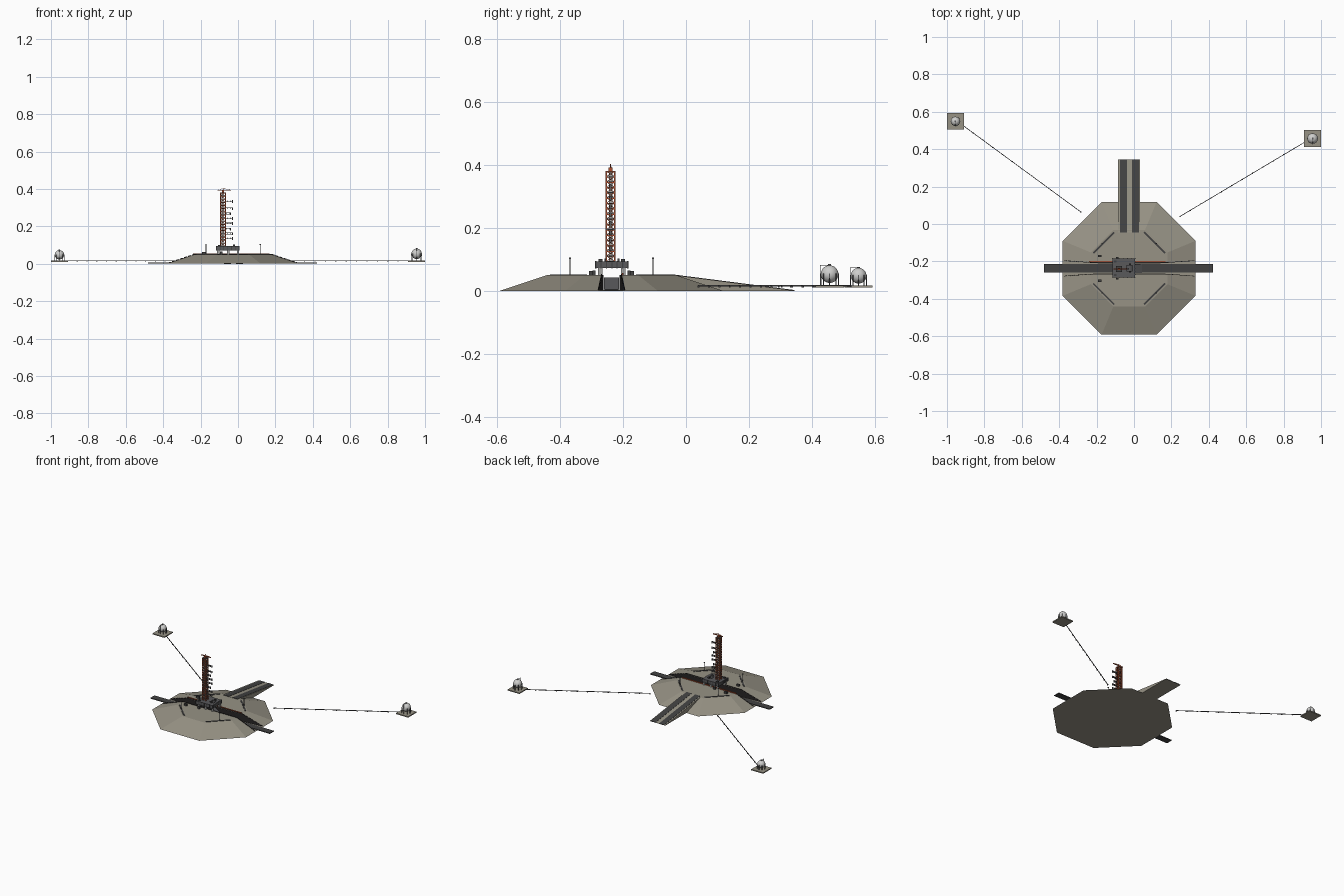
import bpy, bmesh, math
from mathutils import Vector, Matrix

cube = bpy.data.objects.get("Cube")
if cube:
    bpy.data.objects.remove(cube)


def material(name, r, g, b):
    m = bpy.data.materials.new(name)
    m.use_nodes = True
    m.diffuse_color = (r, g, b, 1)
    m.node_tree.nodes["Principled BSDF"].inputs["Base Color"].default_value = (r, g, b, 1)
    return m


CONCRETE = material("warm concrete", 0.31, 0.29, 0.235)
TRACK = material("dark track", 0.055, 0.055, 0.055)
BRICK = material("black wall", 0.02, 0.018, 0.018)
STEEL = material("platform grey", 0.10, 0.10, 0.105)
PALE = material("pale grey", 0.38, 0.38, 0.37)
RED = material("tower red", 0.42, 0.08, 0.03)
WHITE = material("tank white", 0.62, 0.62, 0.61)

CX, CY, TOP = -0.026, -0.237, 0.05   # centre of the mound and its height
R_BASE, R_TOP = 0.355, 0.205


def make(name, bm, mats, smooth=False):
    bmesh.ops.recalc_face_normals(bm, faces=bm.faces)
    me = bpy.data.meshes.new(name)
    bm.to_mesh(me)
    bm.free()
    for m in (mats if isinstance(mats, list) else [mats]):
        me.materials.append(m)
    ob = bpy.data.objects.new(name, me)
    bpy.context.collection.objects.link(ob)
    if smooth:
        for p in me.polygons:
            p.use_smooth = True
    return ob


def box(bm, c, s):
    mat = Matrix.Translation(c) @ Matrix.Diagonal((*s, 1))
    bmesh.ops.create_cube(bm, size=1, matrix=mat)


def bar(bm, a, b, w, h=None):
    # Square bar between two points
    a, b = Vector(a), Vector(b)
    d = b - a
    rot = d.to_track_quat('X', 'Z').to_matrix().to_4x4()
    mat = Matrix.Translation((a + b) / 2) @ rot @ Matrix.Diagonal((d.length, w, h or w, 1))
    bmesh.ops.create_cube(bm, size=1, matrix=mat)


def prism(bm, low, high):
    # Solid between two rings of equal length
    lo = [bm.verts.new(p) for p in low]
    hi = [bm.verts.new(p) for p in high]
    n = len(lo)
    bm.faces.new(lo[::-1])
    bm.faces.new(hi)
    for i in range(n):
        j = (i + 1) % n
        bm.faces.new((lo[i], lo[j], hi[j], hi[i]))


def octagon(r, z):
    k = r / math.cos(math.pi / 8)
    return [(CX + k * math.cos((i + 0.5) * math.pi / 4),
             CY + k * math.sin((i + 0.5) * math.pi / 4), z) for i in range(8)]


# Mound with a splayed trench cut through it
bm = bmesh.new()
prism(bm, octagon(R_BASE, 0), octagon(R_TOP, TOP))
mound = make("mound", bm, [CONCRETE, BRICK])

plan = [(-0.4, -0.043), (-0.15, -0.026), (0.15, -0.026), (0.4, -0.043)]
plan += [(x, -y) for x, y in reversed(plan)]
bm = bmesh.new()
prism(bm, [(CX + x, CY + y, 0.002) for x, y in plan], [(CX + x, CY + y, 0.1) for x, y in plan])
cutter = make("trench_cutter", bm, CONCRETE)
cutter.hide_render = True
mod = mound.modifiers.new("trench", 'BOOLEAN')
mod.operation, mod.solver, mod.object = 'DIFFERENCE', 'EXACT', cutter
bpy.context.view_layer.objects.active = mound
bpy.ops.object.modifier_apply(modifier=mod.name)
bpy.data.objects.remove(cutter)
for p in mound.data.polygons:
    near = abs(p.center.y - CY) < 0.05
    p.material_index = 1 if near and abs(p.normal.z) < 0.1 else 0

# Trench floor, flame deflector, edge curbs
bm = bmesh.new()
box(bm, (CX - 0.004, CY, 0.003), (0.905, 0.044, 0.005))
make("trench_floor", bm, TRACK)

bm = bmesh.new()
wedge = [(-0.07, 0.004), (0.07, 0.004), (0.006, 0.043), (-0.006, 0.043)]
prism(bm, [(CX + x, CY - 0.024, z) for x, z in wedge], [(CX + x, CY + 0.024, z) for x, z in wedge])
make("flame_deflector", bm, STEEL)

bm = bmesh.new()
for s in (-1, 1):
    y0, y1 = CY + s * 0.031, CY + s * 0.042
    bar(bm, (CX - R_TOP, y0, TOP), (CX + R_TOP, y0, TOP), 0.003, 0.006)
    for e in (-1, 1):
        for i in range(7):
            f, g = i / 7, (i + 0.7) / 7
            pts = [(CX + e * (R_TOP + 0.15 * t), y0 + (y1 - y0) * t, TOP * (1 - t) + 0.001)
                   for t in (f, g)]
            bar(bm, *pts, 0.003, 0.005)
make("trench_curbs", bm, BRICK)

bm = bmesh.new()
box(bm, (CX - 0.01, CY + 0.036, TOP + 0.003), (0.41, 0.005, 0.006))
make("supply_pipe", bm, RED)

# Ramp at the back with two dark tracks
x0, x1, ya, yb = -0.085, 0.032, -0.045, 0.345
bm = bmesh.new()
prof = [(ya, 0), (yb, 0), (yb, 0.001), (ya, TOP + 0.001)]
prism(bm, [(x0, y, z) for y, z in prof], [(x1, y, z) for y, z in prof])
make("ramp", bm, CONCRETE)

bm = bmesh.new()
for x in (-0.057, 0.008):
    bar(bm, (x, ya, TOP + 0.001), (x, yb, 0.001), 0.038, 0.003)
make("ramp_tracks", bm, TRACK)

# Diagonal service strips, masts and equipment boxes on the mound
strips, masts, boxes = bmesh.new(), bmesh.new(), bmesh.new()
for sx in (-1, 1):
    for sy in (-1, 1):
        bar(strips, (CX + sx * 0.192, CY + sy * 0.081, TOP + 0.001),
            (CX + sx * 0.08, CY + sy * 0.193, TOP + 0.001), 0.009, 0.003)
        m = (CX + sx * 0.145, CY + sy * 0.132)
        bar(masts, (*m, TOP), (*m, 0.105), 0.003)
        box(masts, (*m, 0.104), (0.006, 0.006, 0.005))
for s in (-1, 1):
    box(boxes, (-0.183, CY + s * 0.066, 0.056), (0.02, 0.012, 0.014))
    box(boxes, (-0.09, CY + s * 0.056, 0.057), (0.014, 0.01, 0.016))
make("service_strips", strips, TRACK)
make("light_masts", masts, STEEL)
make("equipment_boxes", boxes, TRACK)

# Launch platform: a frame around a flame opening, on posts
px, py, hx, hy = -0.055, -0.236, 0.061, 0.051
ox, oh = -0.024, 0.015
zc, zh = 0.083, 0.022
bm = bmesh.new()
left, right = px - hx, px + hx
box(bm, ((left + ox - oh) / 2, py, zc), (ox - oh - left, 2 * hy, zh))
box(bm, ((right + ox + oh) / 2, py, zc), (right - ox - oh, 2 * hy, zh))
for s in (-1, 1):
    box(bm, (ox, py + s * (hy + oh) / 2, zc), (2 * oh, hy - oh, zh))
make("launch_platform", bm, STEEL)

posts, ribs, gear = bmesh.new(), bmesh.new(), bmesh.new()
for x in (-0.105, -0.052, 0.0):
    for s in (-1, 1):
        box(posts, (x, py + s * 0.037, 0.061), (0.012, 0.014, 0.024))
for s in (-1, 1):
    for i in range(7):
        t = i / 6 * 2 - 1
        box(ribs, (px + t * hx, py + s * hy, zc), (0.003, 0.004, zh + 0.002))
        box(ribs, (px + s * hx, py + t * hy, zc), (0.004, 0.003, zh + 0.002))
    box(gear, (-0.022, py + s * 0.021, 0.098), (0.012, 0.006, 0.009))
    box(gear, (-0.1, py + s * 0.036, 0.097), (0.014, 0.012, 0.007))
make("platform_posts", posts, PALE)
make("platform_ribs", ribs, TRACK)
make("platform_gear", gear, TRACK)

# Tower: columns, decks and braces around a lift shaft
tx, ty, h, zb, zt, n = -0.08, -0.24, 0.0135, 0.094, 0.38, 17
step = (zt - zb) / n
frame, decks = bmesh.new(), bmesh.new()
corners = [(tx + a * h, ty + b * h) for a, b in ((-1, -1), (1, -1), (1, 1), (-1, 1))]
for c in corners:
    bar(frame, (*c, zb), (*c, zt), 0.004)
for i in range(n + 1):
    z = zb + i * step
    box(decks, (tx, ty, z), (0.031, 0.031, 0.002))
    if i < n:
        for k in range(4):
            p, q = corners[k], corners[(k + 1) % 4]
            bar(frame, (*p, z), (*q, z + step), 0.002)
            bar(frame, (*q, z), (*p, z + step), 0.002)
            bar(frame, (*p, z + step - 0.002), (*q, z + step - 0.002), 0.003)
make("tower_frame", frame, RED)
make("tower_decks", decks, TRACK)
bm = bmesh.new()
box(bm, (tx - 0.003, ty, (zb + zt) / 2), (0.011, 0.011, zt - zb))
make("lift_shaft", bm, PALE)

# Crane on the tower top
bm = bmesh.new()
box(bm, (tx, ty, 0.386), (0.012, 0.012, 0.012))
bar(bm, (-0.11, ty, 0.393), (-0.037, ty, 0.393), 0.005)
bar(bm, (tx, ty, 0.39), (tx, ty, 0.404), 0.003)
for x in (-0.108, -0.04):
    bar(bm, (tx, ty, 0.403), (x, ty, 0.394), 0.0015)
make("tower_crane", bm, RED)

# Swing arms towards the opening, each with a hanging tip
bm = bmesh.new()
for i, z in enumerate((0.338, 0.300, 0.272, 0.247, 0.220, 0.190, 0.165, 0.140)):
    end = -0.03 if i % 3 != 2 else -0.04
    for dz in (0, 0.007):
        bar(bm, (tx + h, ty, z - dz), (end, ty, z - dz), 0.006, 0.002)
    for k in range(4):
        x = tx + h + (end - tx - h) * (k + 1) / 4
        bar(bm, (x, ty, z), (x, ty, z - 0.007), 0.005, 0.0015)
    box(bm, (end, ty, z - 0.005), (0.004, 0.007, 0.014))
make("swing_arms", bm, STEEL)


# Storage tanks: pad, sphere, legs, ladder and a pipeline to the mound
def tank(side, x, y, r, zs, start, end):
    pz = 0.016
    bm = bmesh.new()
    box(bm, (x, y, 0.0135), (0.09, 0.09, 0.007))
    make(side + "_tank_pad", bm, CONCRETE)
    bm = bmesh.new()
    bmesh.ops.create_uvsphere(bm, u_segments=24, v_segments=14, radius=r,
                              matrix=Matrix.Translation((x, y, zs)))
    make(side + "_tank", bm, WHITE, True)
    bm = bmesh.new()
    for i in range(8):
        a = i * math.pi / 4
        p = (x + r * math.cos(a), y + r * math.sin(a))
        bar(bm, (*p, pz), (*p, zs + 0.002), 0.003)
    box(bm, (x, y, zs + r + 0.001), (0.009, 0.009, 0.005))
    bar(bm, (x, y - r - 0.002, pz), (x, y - r - 0.002, zs + r), 0.002)
    bar(bm, (x, y - r - 0.002, zs + r), (x, y, zs + r), 0.002)
    make(side + "_tank_legs", bm, STEEL)
    bm = bmesh.new()
    a, b = Vector(start), Vector(end)
    bar(bm, (*a, pz), (*b, pz), 0.0035)
    for i in range(13):
        c = a.lerp(b, i / 12)
        box(bm, (c.x, c.y, pz - 0.002), (0.006, 0.006, 0.006))
    make(side + "_pipeline", bm, STEEL)


tank("right", -0.955, 0.549, 0.025, 0.048, (-0.912, 0.525), (-0.285, 0.065))
tank("left", 0.955, 0.457, 0.028, 0.053, (0.912, 0.437), (0.245, 0.04))
